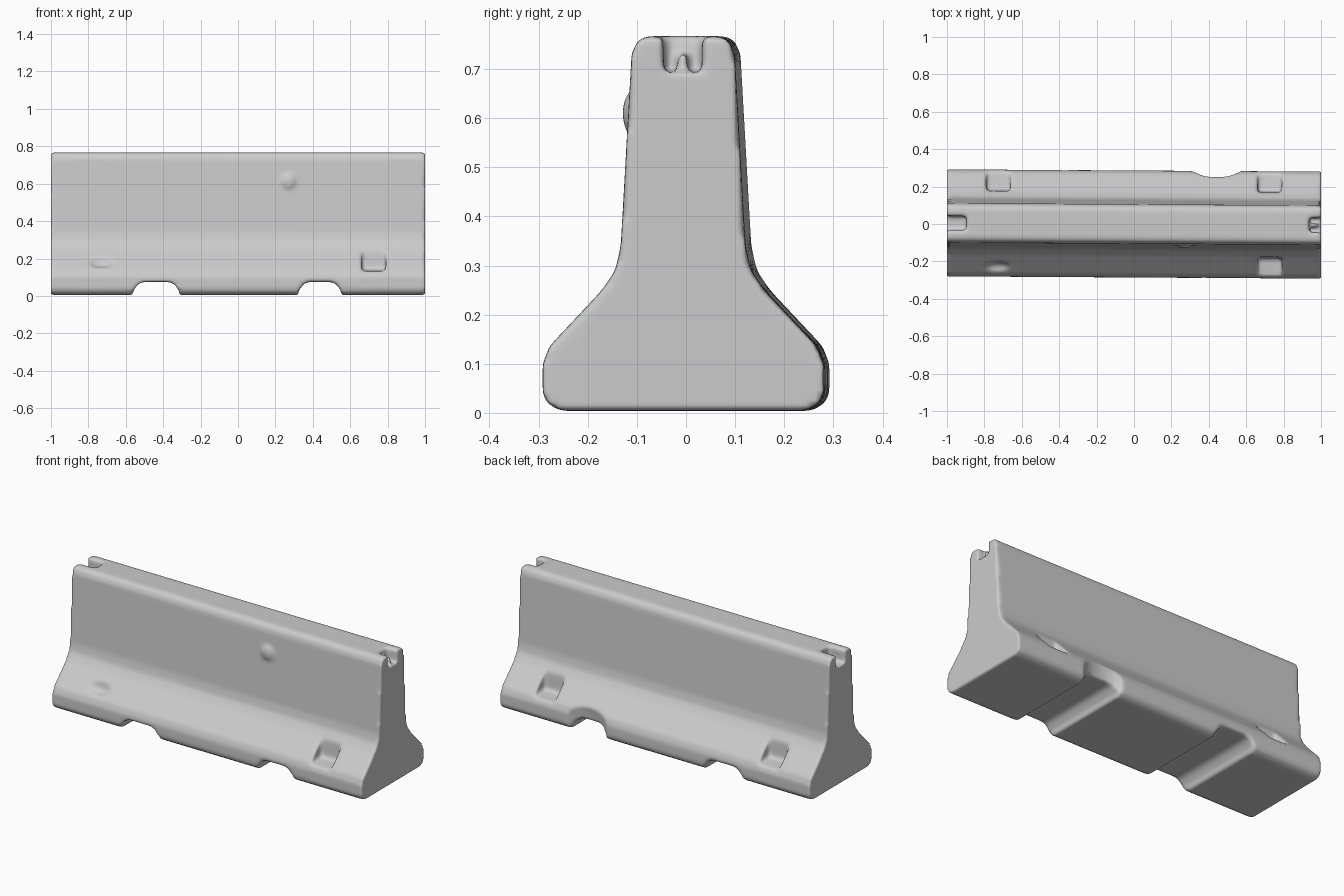
import bpy
import bmesh
from mathutils import Matrix, Vector

if "Cube" in bpy.data.objects:
    bpy.data.objects.remove(bpy.data.objects["Cube"], do_unlink=True)

concrete = bpy.data.materials.new("pale_concrete")
concrete.use_nodes = True
COLOR = (0.6, 0.6, 0.6, 1)
concrete.diffuse_color = COLOR
concrete.node_tree.nodes["Principled BSDF"].inputs["Base Color"].default_value = COLOR


def make_object(name, bm):
    bmesh.ops.recalc_face_normals(bm, faces=bm.faces)
    mesh = bpy.data.meshes.new(name)
    bm.to_mesh(mesh)
    bm.free()
    obj = bpy.data.objects.new(name, mesh)
    bpy.context.collection.objects.link(obj)
    return obj


def prism(name, points, axis, start, end):
    """Extrude a 2D outline along x (points are y, z) or y (points are x, z)."""
    bm = bmesh.new()
    place = (lambda a, b: (start, a, b)) if axis == "x" else (lambda a, b: (a, start, b))
    face = bm.faces.new([bm.verts.new(place(a, b)) for a, b in points])
    result = bmesh.ops.extrude_face_region(bm, geom=[face])
    moved = [v for v in result["geom"] if isinstance(v, bmesh.types.BMVert)]
    shift = Vector((end - start, 0, 0) if axis == "x" else (0, end - start, 0))
    bmesh.ops.translate(bm, verts=moved, vec=shift)
    return make_object(name, bm)


def box(name, x, y, z):
    return prism(name, [(x[0], z[0]), (x[1], z[0]), (x[1], z[1]), (x[0], z[1])], "y", *y)


def ellipsoid(name, centre, radii):
    bm = bmesh.new()
    matrix = Matrix.Translation(centre) @ Matrix.Diagonal((*radii, 1))
    bmesh.ops.create_uvsphere(bm, u_segments=32, v_segments=16, radius=1, matrix=matrix)
    return make_object(name, bm)


def combine(body, tool, operation="DIFFERENCE"):
    mod = body.modifiers.new(tool.name, "BOOLEAN")
    mod.operation = operation
    mod.solver = "EXACT"
    mod.object = tool
    bpy.context.view_layer.objects.active = body
    bpy.ops.object.modifier_apply(modifier=mod.name)
    bpy.data.objects.remove(tool, do_unlink=True)


# Barrier body: wide foot, sloping shoulder, tapering wall
half = [(0.25, 0.004), (0.277, 0.02), (0.286, 0.04), (0.286, 0.10), (0.272, 0.136),
        (0.165, 0.25), (0.138, 0.29), (0.127, 0.34), (0.105, 0.73), (0.094, 0.757), (0.075, 0.767)]
outline = half + [(-y, z) for y, z in reversed(half)]
body = prism("concrete_barrier", outline, "x", -1, 1)

# Drainage channels through the foot
for x0, x1 in ((-0.55, -0.325), (0.335, 0.54)):
    arch = [(x0 - 0.02, -0.1), (x0 - 0.01, 0.03), (x0 + 0.02, 0.067), (x0 + 0.05, 0.075),
            (x1 - 0.05, 0.075), (x1 - 0.02, 0.067), (x1 + 0.01, 0.03), (x1 + 0.02, -0.1)]
    combine(body, prism("drain_cutter", arch, "y", -0.5, 0.5))

# Lifting pockets in the sloping shoulders
for x, side in ((0.725, -1), (0.725, 1), (-0.725, 1)):
    wedge = [(side * 0.165, 0.32), (side * 0.178, 0.14), (side * 0.4, 0.115), (side * 0.4, 0.32)]
    combine(body, prism("pocket_cutter", wedge, "x", x - 0.065, x + 0.065))

# Coupling slots at the top of both ends
combine(body, box("left_slot_cutter", (0.935, 1.1), (-0.04, 0.038), (0.69, 0.9)))
combine(body, box("right_slot_cutter", (-1.1, -0.895), (-0.038, 0.036), (0.69, 0.9)))
combine(body, box("slot_rib", (0.92, 0.985), (-0.012, 0.008), (0.67, 0.73)), "UNION")

# Wear: worn pocket, chipped rear foot, small lump on the front wall
combine(body, ellipsoid("dent_cutter", (-0.73, -0.245, 0.2), (0.08, 0.04, 0.05)))
combine(body, ellipsoid("chip_cutter", (0.44, 0.31, 0.05), (0.14, 0.066, 0.2)))
combine(body, ellipsoid("wall_lump", (0.27, -0.114, 0.61), (0.04, 0.014, 0.04)), "UNION")

# The cast is slightly skewed along its length
for v in body.data.vertices:
    v.co.y -= 0.006 * v.co.x

# Soften every edge like weathered cast concrete
remesh = body.modifiers.new("even_surface", "REMESH")
remesh.mode = "VOXEL"
remesh.voxel_size = 0.01
soften = body.modifiers.new("soft_edges", "SMOOTH")
soften.factor = 0.5
soften.iterations = 6
for mod in (remesh, soften):
    bpy.ops.object.modifier_apply(modifier=mod.name)

body.data.materials.clear()
body.data.materials.append(concrete)
for face in body.data.polygons:
    face.material_index = 0
    face.use_smooth = True
